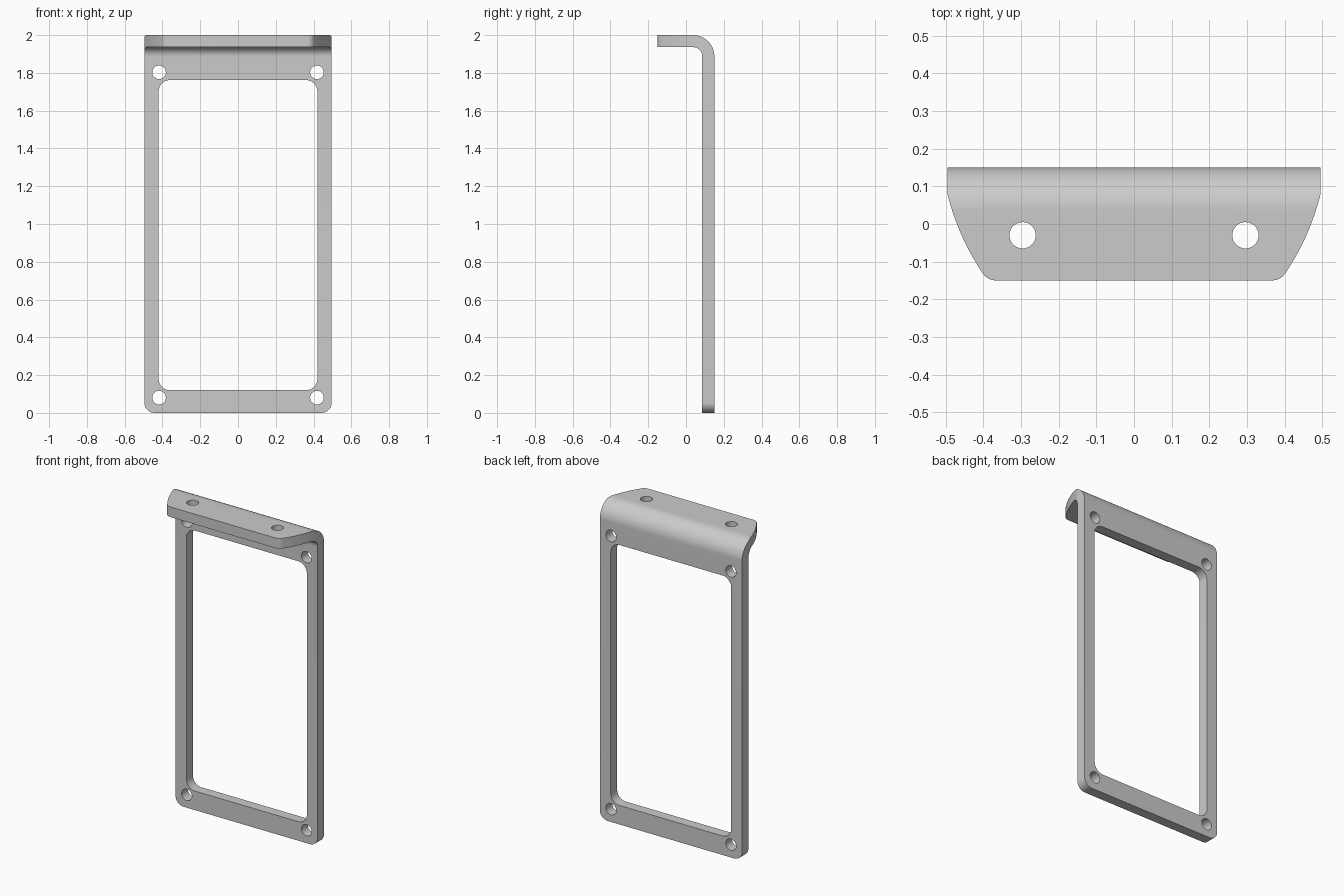
import bpy, bmesh, math
from mathutils import Vector

if "Cube" in bpy.data.objects:
    bpy.data.objects.remove(bpy.data.objects["Cube"])

HALF_W, BACK, THICK, TOP = 0.496, 0.15, 0.064, 2.0
BEND = 0.112                      # outer bend radius

grey = bpy.data.materials.new("light_grey")
grey.use_nodes = True
grey.diffuse_color = (0.6, 0.6, 0.6, 1)
grey.node_tree.nodes["Principled BSDF"].inputs["Base Color"].default_value = (0.6, 0.6, 0.6, 1)


def arc(cx, cy, r, start, end, steps=12):
    """Points on an arc, angles in degrees."""
    angles = [math.radians(start + (end - start) * i / steps) for i in range(steps + 1)]
    return [(cx + r * math.cos(a), cy + r * math.sin(a)) for a in angles]


def bezier(a, b, c, steps=12):
    a, b, c = Vector(a), Vector(b), Vector(c)
    return [tuple(a.lerp(b, t / steps).lerp(b.lerp(c, t / steps), t / steps))
            for t in range(steps + 1)]


def rounded_rect(x, z0, z1, r):
    return (arc(x - r, z1 - r, r, 0, 90) + arc(r - x, z1 - r, r, 90, 180)
            + arc(r - x, z0 + r, r, 180, 270) + arc(x - r, z0 + r, r, 270, 360))


def prism(name, outline, axis, lo, hi):
    """Extrude a closed 2D outline along the x, y or z axis."""
    place = {"x": lambda p: (lo, p[0], p[1]),
             "y": lambda p: (p[0], lo, p[1]),
             "z": lambda p: (p[0], p[1], lo)}[axis]
    bm = bmesh.new()
    face = bm.faces.new([bm.verts.new(place(p)) for p in outline])
    new = bmesh.ops.extrude_face_region(bm, geom=[face])["geom"]
    shift = Vector([hi - lo if axis == a else 0 for a in "xyz"])
    bmesh.ops.translate(bm, vec=shift, verts=[g for g in new if isinstance(g, bmesh.types.BMVert)])
    bmesh.ops.recalc_face_normals(bm, faces=bm.faces)
    mesh = bpy.data.meshes.new(name)
    bm.to_mesh(mesh)
    bm.free()
    mesh.materials.append(grey)
    ob = bpy.data.objects.new(name, mesh)
    bpy.context.collection.objects.link(ob)
    return ob


def cut(target, tool, operation="DIFFERENCE"):
    mod = target.modifiers.new("cut", "BOOLEAN")
    mod.object, mod.operation, mod.solver = tool, operation, "EXACT"
    bpy.context.view_layer.objects.active = target
    bpy.ops.object.modifier_apply(modifier=mod.name)
    bpy.data.objects.remove(tool)


# Bent sheet: side profile swept across the width, oversize for trimming
cy, cz = BACK - BEND, TOP - BEND
profile = ([(BACK, -0.1)] + arc(cy, cz, BEND, 0, 90, 16) + [(-0.3, TOP), (-0.3, TOP - THICK)]
           + arc(cy, cz, BEND - THICK, 90, 0, 16) + [(BACK - THICK, -0.1)])
bracket = prism("bracket_frame", profile, "x", -0.6, 0.6)

# Trim the plate to width with rounded lower corners
cut(bracket, prism("plate_trim", rounded_rect(HALF_W, 0, 2.3, 0.055), "y", -0.5, 0.5), "INTERSECT")

# Trim the flange to its curved, tapering outline
side = ([(0.543, 0.285)] + bezier((0.497, 0.085), (0.469, -0.032), (0.402, -0.131))
        + bezier((0.402, -0.131), (0.39, -0.15), (0.365, -0.15), 8)[1:])
outline = side + [(-x, y) for x, y in reversed(side)]
cut(bracket, prism("flange_trim", outline, "z", -0.5, 2.5), "INTERSECT")

# Window opening
cut(bracket, prism("window_cutter", rounded_rect(0.42, 0.12, 1.762, 0.06), "y", 0, 0.3))

# Screw holes in the plate corners and in the flange
for s in (-1, 1):
    for z in (0.081, 1.803):
        cut(bracket, prism("plate_hole_cutter", arc(s * 0.418, z, 0.036, 0, 348.75, 31), "y", 0, 0.3))
    cut(bracket, prism("flange_hole_cutter", arc(s * 0.296, -0.03, 0.035, 0, 348.75, 31), "z", 1.8, 2.2))

# Smooth bends and holes, keep sheet edges sharp
bpy.ops.object.select_all(action="DESELECT")
bracket.select_set(True)
bpy.context.view_layer.objects.active = bracket
bpy.ops.object.shade_smooth_by_angle(angle=math.radians(30))
